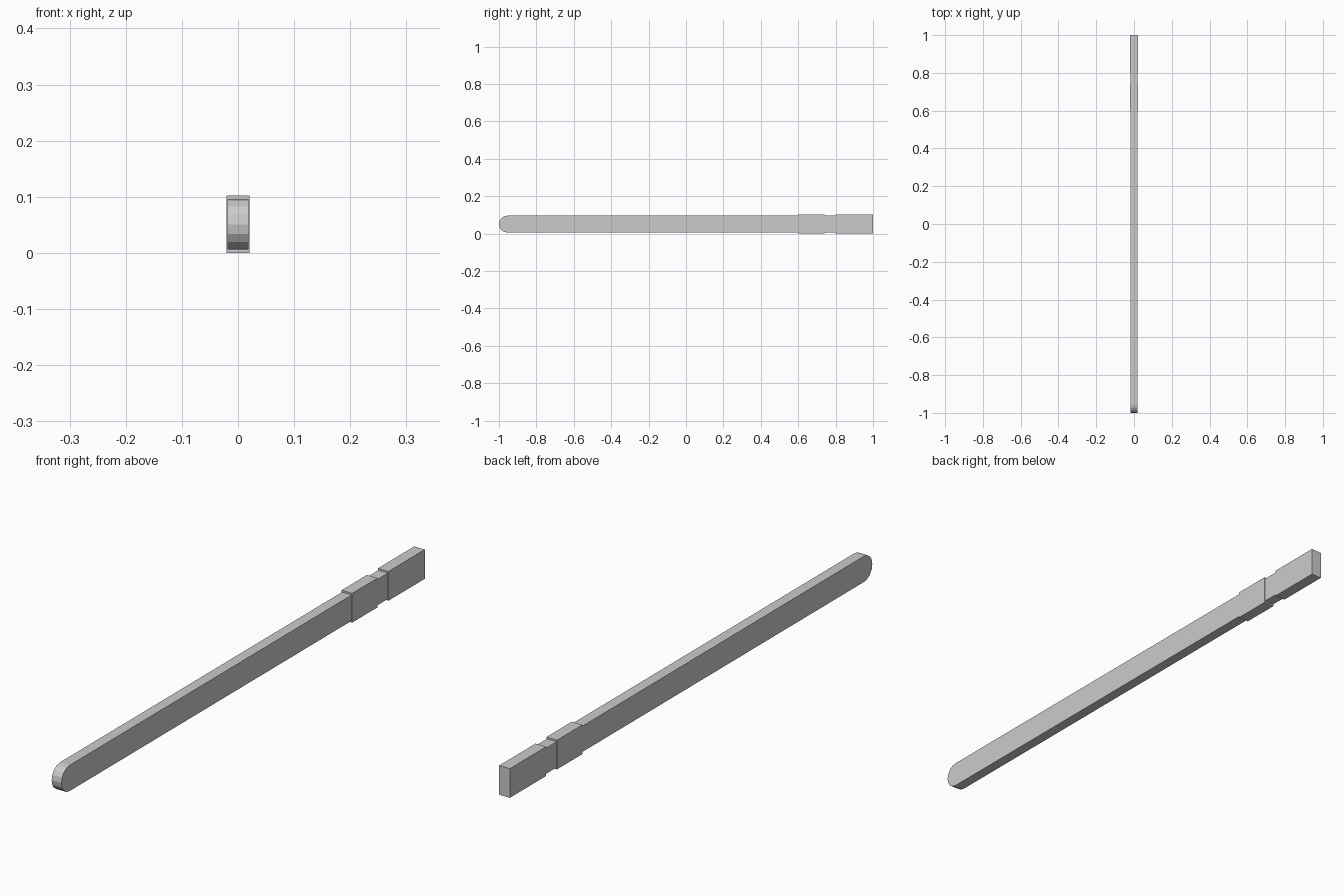
import bpy, bmesh, math

if "Cube" in bpy.data.objects:
    bpy.data.objects.remove(bpy.data.objects["Cube"])

H, W = 0.102, 0.041       # collar height and width
R, BW = 0.045, 0.0375     # rod half height and rod width
ZC = H / 2


def extrude_profile(name, pts, width):
    """Extrude a (y, z) outline symmetrically along x."""
    bm = bmesh.new()
    face = bm.faces.new([bm.verts.new((-width / 2, y, z)) for y, z in pts])
    ext = bmesh.ops.extrude_face_region(bm, geom=[face])["geom"]
    verts = [v for v in ext if isinstance(v, bmesh.types.BMVert)]
    bmesh.ops.translate(bm, verts=verts, vec=(width, 0, 0))
    bmesh.ops.recalc_face_normals(bm, faces=bm.faces)
    mesh = bpy.data.meshes.new(name)
    bm.to_mesh(mesh)
    bm.free()
    obj = bpy.data.objects.new(name, mesh)
    bpy.context.collection.objects.link(obj)
    return obj


def block(name, y0, y1):
    return extrude_profile(name, [(y0, 0), (y1, 0), (y1, H), (y0, H)], W)


# flat rod with a rounded tip at the front
tip = [(-1 + R - R * math.sin(math.pi * i / 8), ZC + R * math.cos(math.pi * i / 8))
       for i in range(9)]
extrude_profile("rod", tip + [(0.82, ZC - R), (0.82, ZC + R)], BW)

# raised collar and end block, with the rod showing as a neck between
block("collar", 0.60, 0.74)
block("end_block", 0.80, 1.0)
